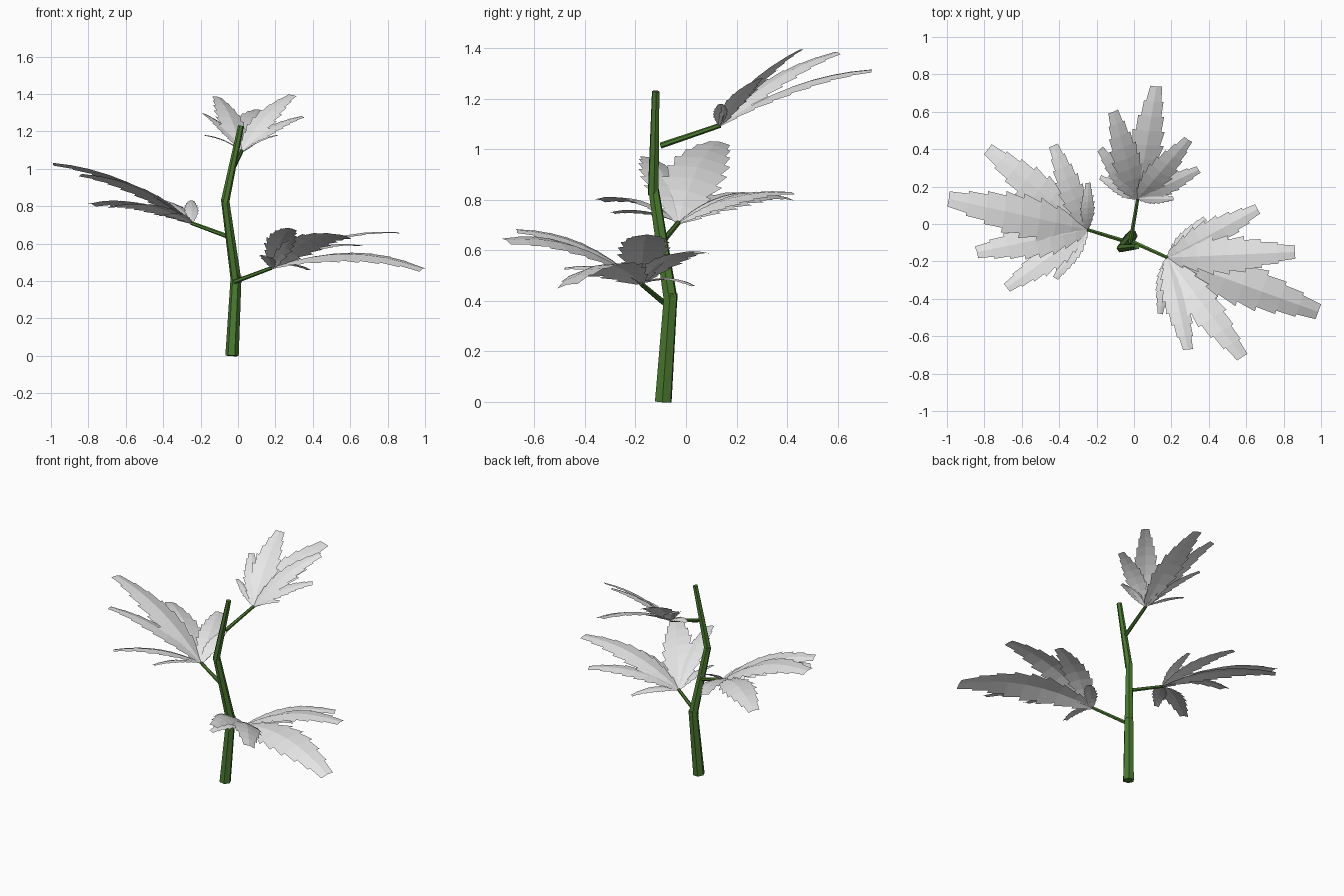
import bpy, bmesh, math
from mathutils import Vector, Matrix

if "Cube" in bpy.data.objects:
    bpy.data.objects.remove(bpy.data.objects["Cube"])


def material(name, rgb):
    m = bpy.data.materials.new(name)
    m.diffuse_color = (*rgb, 1)
    m.use_nodes = True
    m.node_tree.nodes["Principled BSDF"].inputs["Base Color"].default_value = m.diffuse_color
    return m


GREEN = material("stem green", (0.07, 0.19, 0.03))
GREY = material("leaf grey", (0.8, 0.8, 0.8))
UP = Vector((0, 0, 1))


def finish(bm, name, mat):
    me = bpy.data.meshes.new(name)
    bm.to_mesh(me)
    bm.free()
    me.materials.append(mat)
    ob = bpy.data.objects.new(name, me)
    bpy.context.collection.objects.link(ob)
    return ob


def rod(name, a, b, r1, r2, sides=6):
    """Tapered faceted rod between two points."""
    a, b = Vector(a), Vector(b)
    d = b - a
    bm = bmesh.new()
    bmesh.ops.create_cone(bm, cap_ends=True, segments=sides, radius1=r1, radius2=r2, depth=d.length)
    ob = finish(bm, name, GREEN)
    ob.rotation_mode = 'QUATERNION'
    ob.rotation_quaternion = d.to_track_quat('Z', 'Y')
    ob.location = (a + b) / 2


# Relative half width along a leaflet
PROFILE = [(0, .15), (.15, .62), (.4, 1), (.6, .93), (.8, .64), (1, .36)]


def half_width(t):
    for (t0, w0), (t1, w1) in zip(PROFILE, PROFILE[1:]):
        if t <= t1:
            return w0 + (w1 - w0) * (t - t0) / (t1 - t0)
    return PROFILE[-1][1]


def add_leaflet(bm, base, tip, bulge, roll, teeth=8):
    """Arched, ridged strip whose segments flare and step back as saw teeth."""
    d = tip - base
    length = d.length
    side = d.cross(UP).normalized()
    normal = side.cross(d).normalized()
    turn = Matrix.Rotation(math.radians(roll), 3, d)   # positive leans to the right
    edge, face_up = turn @ side, turn @ normal
    wide = 0.14 * length

    def row(t, flare):
        c = base + d * t + normal * (4 * bulge * length * t * (1 - t))
        w = wide * half_width(t) * flare
        e = -face_up * 0.15 * w
        return [bm.verts.new(p) for p in (c - edge * w + e, c, c + edge * w + e)]

    for i in range(teeth):
        a = row(i / teeth, 0.86)
        b = row((i + 1) / teeth, 1.1 if i < teeth - 1 else 1.0)
        for k in (0, 1):
            bm.faces.new((a[k], a[k + 1], b[k + 1], b[k]))


# Stem in three leaning segments
rod("stem_lower", (-.032, -.09, 0), (-.01, -.06, .43), .036, .029)
rod("stem_middle", (-.01, -.06, .40), (-.07, -.128, .84), .029, .022)
rod("stem_upper", (-.07, -.13, .82), (.016, -.12, 1.23), .023, .016)

# Leaves: stalk start, stalk end, arch, leaflet rolls, leaflet tips
LEAVES = {
    "right": ((-.02, -.09, .395), (.18, -.18, .47), .09, [-15, -18, -20, 12, 0, 0, 0],
              [(.14, -.48, .53), (.29, -.67, .68), (.58, -.71, .64), (.985, -.47, .465),
               (.86, -.15, .66), (.66, .08, .59), (.38, .03, .46)]),
    "left": ((-.055, -.09, .638), (-.25, -.03, .71), .08, [12] * 7,
             [(-.245, .22, .83), (-.43, .42, .83), (-.78, .40, .81), (-.99, .135, 1.03),
              (-.84, -.15, .97), (-.68, -.34, .80), (-.42, -.29, .75)]),
    "back": ((-.02, -.10, 1.015), (.02, .135, 1.095), .07, [12] * 7,
             [(-.18, .25, 1.18), (-.18, .40, 1.295), (-.11, .60, 1.385), (.12, .735, 1.315),
              (.29, .45, 1.395), (.345, .29, 1.28), (.21, .135, 1.18)]),
}
for name, (start, end, bulge, rolls, tips) in LEAVES.items():
    rod("stalk_" + name, start, end, .012, .010)
    bm = bmesh.new()
    for tip, roll in zip(tips, rolls):
        add_leaflet(bm, Vector(end), Vector(tip), bulge, roll)
    bm.normal_update()
    for f in bm.faces:
        if f.normal.z < 0:
            f.normal_flip()
    finish(bm, "leaf_" + name, GREY)
